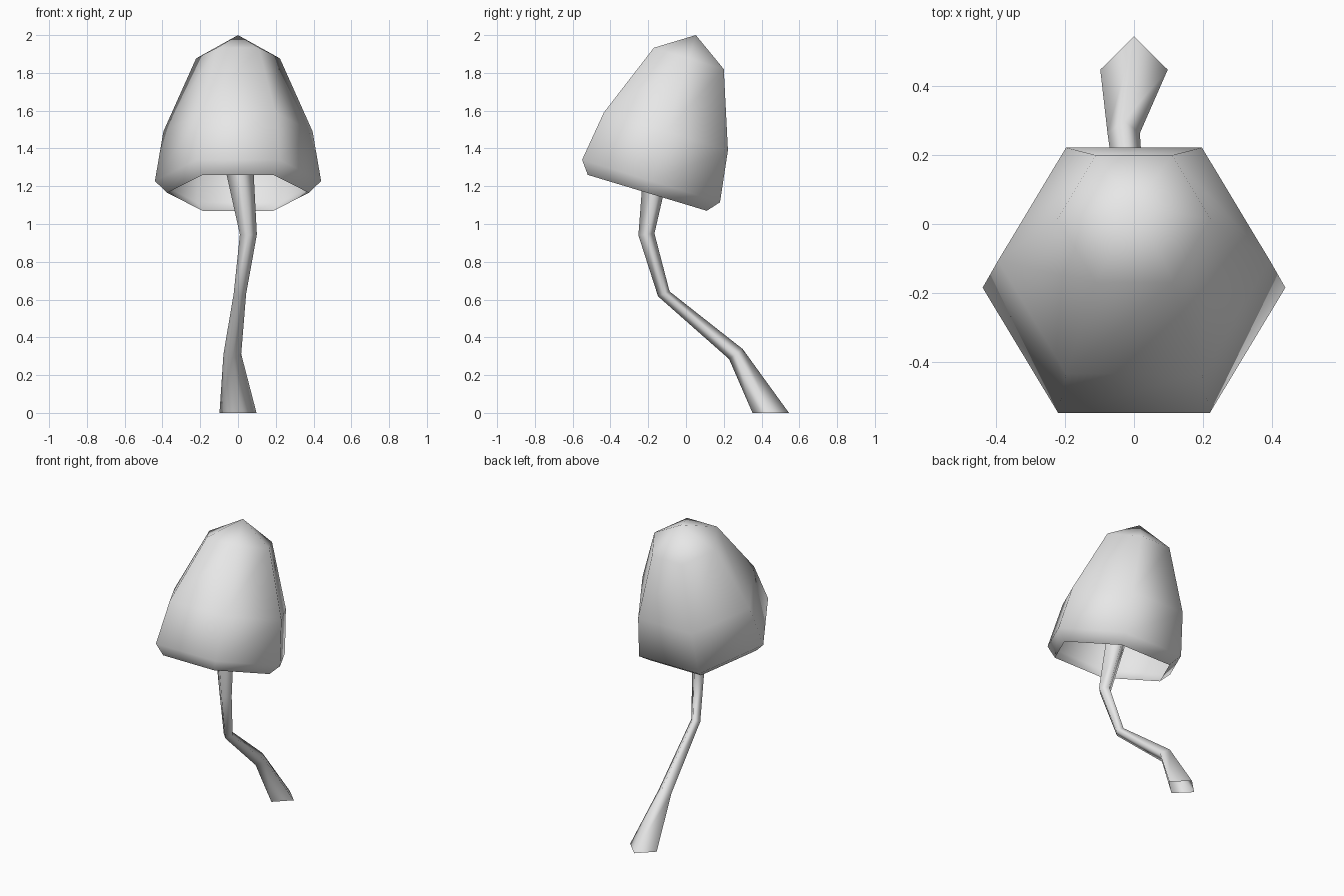
import bpy
import bmesh
from math import cos, sin, tau, radians
from mathutils import Vector

cube = bpy.data.objects.get("Cube")
if cube:
    bpy.data.objects.remove(cube, do_unlink=True)

grey = bpy.data.materials.new("light grey")
grey.use_nodes = True
grey.diffuse_color = (0.8, 0.8, 0.8, 1)
grey.node_tree.nodes["Principled BSDF"].inputs["Base Color"].default_value = (0.8, 0.8, 0.8, 1)


def tilted_ring(bm, x, radius, front, back, sides):
    """Ring of vertices whose front and back extremes are given as (y, z)."""
    front, back = Vector((x, *front)), Vector((x, *back))
    reach = max(sin(tau * i / sides) for i in range(sides))
    half = (back - front) / 2 / reach
    centre = (front + back) / 2
    ring = []
    for i in range(sides):
        a = tau * i / sides
        ring.append(bm.verts.new(centre + Vector((radius * cos(a), 0, 0)) + half * sin(a)))
    return ring


def loft(name, rings, sides, tip=None):
    """Open shell through the rings, bottom to top, closed by an optional tip."""
    bm = bmesh.new()
    loops = [tilted_ring(bm, *r, sides) for r in rings]
    for low, high in zip(loops, loops[1:]):
        for i in range(sides):
            j = (i + 1) % sides
            bm.faces.new((low[i], low[j], high[j], high[i]))
    if tip:
        top = bm.verts.new(tip)
        for i in range(sides):
            bm.faces.new((loops[-1][i], loops[-1][(i + 1) % sides], top))
    for f in bm.faces:
        f.smooth = True
    mesh = bpy.data.meshes.new(name)
    bm.to_mesh(mesh)
    bm.free()
    mesh.materials.append(grey)
    obj = bpy.data.objects.new(name, mesh)
    bpy.context.collection.objects.link(obj)
    return obj


# Hollow six-sided cap, tipped up at the front: x, radius, front (y, z), back (y, z)
loft("mushroom_cap", [
    (0, 0.375, (-0.52, 1.26), (0.11, 1.07)),
    (0, 0.44, (-0.55, 1.34), (0.18, 1.115)),
    (0, 0.395, (-0.435, 1.59), (0.222, 1.39)),
    (0, 0.222, (-0.17, 1.933), (0.20, 1.82)),
], 6, tip=(0, 0.052, 2.0))

# Crooked four-sided stem, rising from a flared foot into the cap
loft("mushroom_stem", [
    (0, 0.098, (0.352, 0), (0.545, 0)),
    (-0.03, 0.047, (0.228, 0.285), (0.30, 0.338)),
    (0.01, 0.033, (-0.148, 0.617), (-0.087, 0.643)),
    (0.055, 0.045, (-0.252, 0.94), (-0.167, 0.95)),
    (-0.005, 0.082, (-0.218, 1.39), (-0.07, 1.37)),
], 4)
